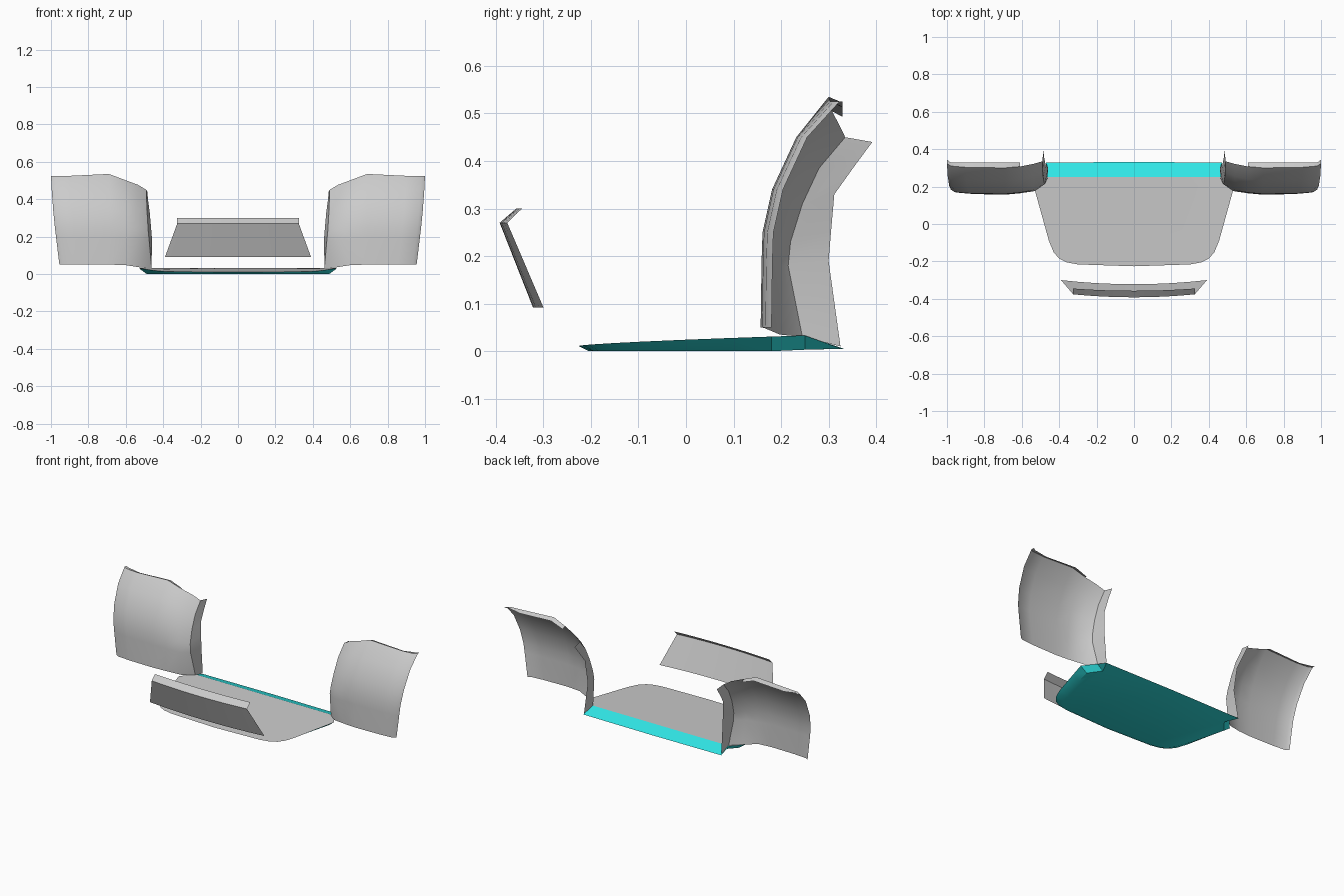
import bpy, math

if "Cube" in bpy.data.objects:
    bpy.data.objects.remove(bpy.data.objects["Cube"])


def make(name, verts, faces, mats=(), face_mat=None, mirror=False):
    """Mesh object from points, optionally mirrored over x, smooth with sharp edges."""
    me = bpy.data.meshes.new(name)
    me.from_pydata(verts, [], faces)
    for m in mats:
        me.materials.append(m)
    if face_mat:
        for p in me.polygons:
            p.material_index = face_mat(p.index)
    ob = bpy.data.objects.new(name, me)
    bpy.context.collection.objects.link(ob)
    bpy.ops.object.select_all(action='DESELECT')
    ob.select_set(True)
    bpy.context.view_layer.objects.active = ob
    if mirror:
        mod = ob.modifiers.new("mirror", 'MIRROR')
        mod.use_mirror_merge = True
        mod.merge_threshold = 0.0005
    bpy.ops.object.shade_smooth_by_angle(angle=math.radians(35))
    return ob


def sheet(name, rows, mirror=True):
    """Open sheet from equal-length rows of points."""
    n = len(rows[0])
    verts = [p for r in rows for p in r]
    faces = [(i * n + j, i * n + j + 1, (i + 1) * n + j + 1, (i + 1) * n + j)
             for i in range(len(rows) - 1) for j in range(n - 1)]
    return make(name, verts, faces, mirror=mirror)


teal = bpy.data.materials.new("teal")
teal.diffuse_color = (0.03, 0.8, 0.8, 1)
teal.use_nodes = True
teal.node_tree.nodes["Principled BSDF"].inputs["Base Color"].default_value = teal.diffuse_color

# tray: half outline from front centre to rear corner
outline = [(0, -0.226), (0.3, -0.216), (0.36, -0.205), (0.40, -0.185), (0.43, -0.15),
           (0.455, -0.09), (0.48, 0), (0.505, 0.09), (0.53, 0.18), (0.47, 0.25), (0, 0.25)]


def lid_z(y):
    t = (y + 0.226) / 0.476
    return 0.011 + 0.022 * t ** 0.7


lid = [(x, y, lid_z(y)) for x, y in outline]
n = len(lid)
make("tray_top", lid, [tuple(range(n))], mirror=True)

# tray underside: shallow walls, flat bottom and sloping rear strip
rim = lid[:-1]
k = len(rim)
low = [(x * 0.92, y + (0.022 if y < 0 else 0), 0.0 if y < 0.2 else 0.003) for x, y, z in rim]
rear = [(0.47, 0.328, 0.005), (0, 0.332, 0.005), (0, 0.25, lid_z(0.25))]
verts = rim + low + rear
faces = [(i, k + i, k + i + 1, i + 1) for i in range(k - 1)]
faces += [tuple(range(2 * k - 1, k - 1, -1)) + (2 * k + 1, 2 * k),
          (k - 1, 2 * k - 1, 2 * k),
          (k - 1, 2 * k, 2 * k + 1, 2 * k + 2)]
make("tray_underside", verts, faces, mats=[teal], mirror=True)

# side wings: each level = height, front y, outer x, bend 1, bend 2, inner edge
levels = [
    (0.05, 0.157, 0.955, (0.52, 0.197, 0.035), (0.462, 0.245, 0.03), (0.468, 0.325, 0.01)),
    (0.19, 0.159, 0.972, (0.53, 0.176, 0.18), (0.475, 0.215, 0.18), (0.46, 0.30, 0.19)),
    (0.25, 0.161, 0.979, (0.535, 0.182, 0.24), (0.48, 0.22, 0.23), (0.465, 0.305, 0.25)),
    (0.34, 0.181, 0.988, (0.54, 0.205, 0.32), (0.485, 0.245, 0.31), (0.472, 0.312, 0.33)),
    (0.45, 0.232, 0.996, (0.54, 0.255, 0.41), (0.488, 0.28, 0.385), (0.48, 0.355, 0.39)),
    (0.535, 0.30, 1.0, (0.535, 0.322, 0.477), (0.49, 0.335, 0.45), (0.485, 0.392, 0.44)),
]
rows = []
for z, y, xo, b1, b2, e in levels:
    top = z > 0.5
    dz = 0.01 if top else 0
    rows.append([(xo, y + 0.023, z - dz), (xo - 0.02, y + 0.01, z - dz), (xo - 0.1, y + 0.003, z - dz),
                 (0.69, y, z), (0.61, y + 0.007, z - (0.03 if top else z * 0.02)), b1, b2, e])
sheet("side_wing", rows)

# narrow flange along the top of each wing
edge = rows[-1][:5]
sheet("wing_flange", [edge, [(x, 0.343 if x == 1.0 else 0.329, z - (0 if x > 0.95 else 0.012))
                             for x, y, z in edge]])

# front spoiler: curved leaning panel with a folded-back lip
# each profile point = half width, y at centre, y at the end, z
profile = [(0.39, -0.322, -0.30, 0.092), (0.325, -0.392, -0.376, 0.27), (0.325, -0.357, -0.345, 0.30)]
ts = [0, 0.25, 0.5, 0.75, 1]
sheet("front_spoiler", [[(w * t, yc + (ye - yc) * t * t, z) for t in ts]
                        for w, yc, ye, z in profile])
